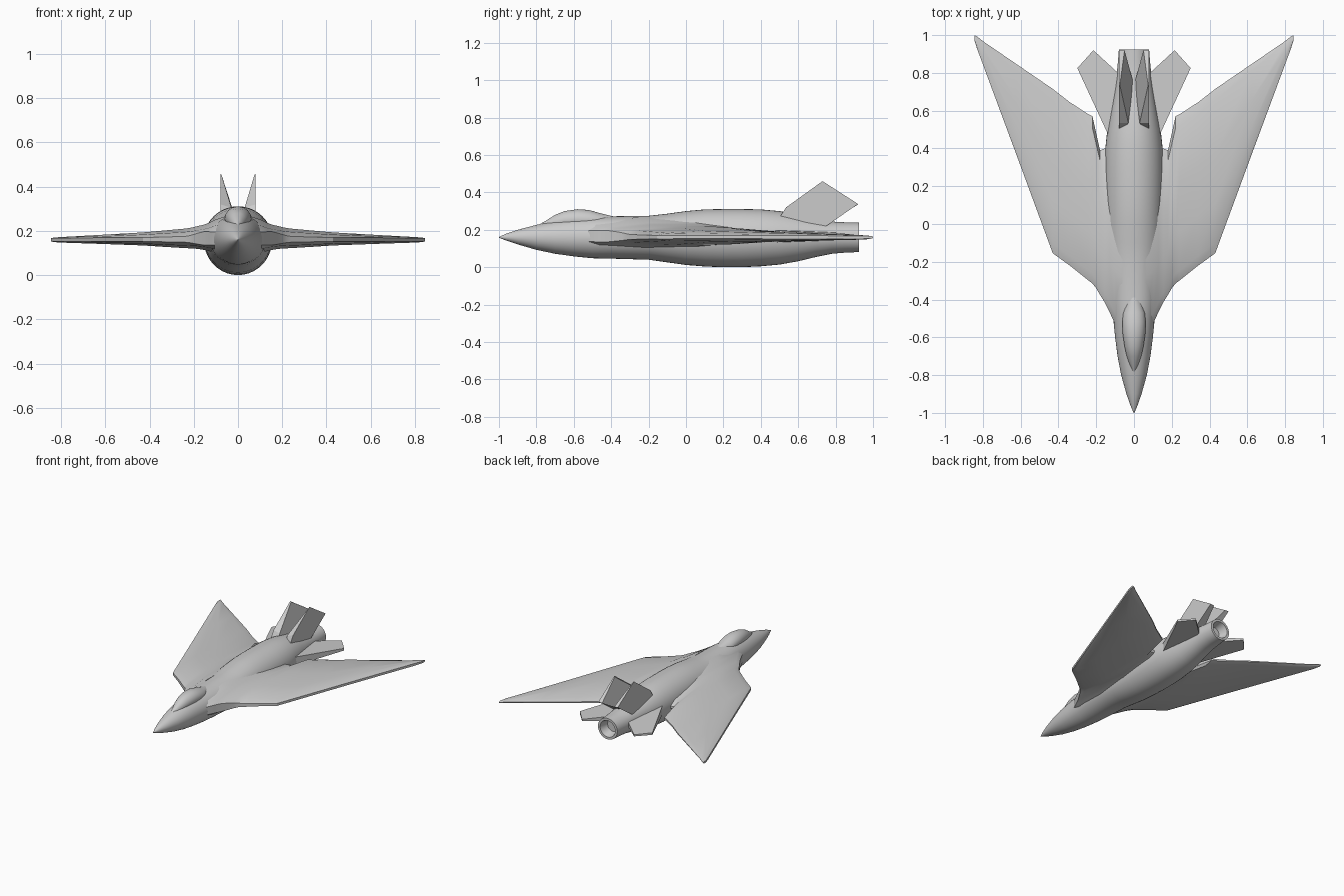
import bpy, bmesh
from math import sin, cos, pi


def loft(name, rings, mirror=False, smooth=35, caps=True):
    """Skin a list of equal-length point rings, optionally mirrored in x."""
    bm = bmesh.new()
    vs = [[bm.verts.new(p) for p in r] for r in rings]
    n = len(rings[0])
    for a, b in zip(vs, vs[1:]):
        for i in range(n):
            j = (i + 1) % n
            bm.faces.new((a[i], a[j], b[j], b[i]))
    if caps:
        bm.faces.new(vs[0])
        bm.faces.new(vs[-1])
    bmesh.ops.recalc_face_normals(bm, faces=bm.faces)
    me = bpy.data.meshes.new(name)
    bm.to_mesh(me)
    bm.free()
    ob = bpy.data.objects.new(name, me)
    bpy.context.collection.objects.link(ob)
    bpy.ops.object.select_all(action='DESELECT')
    ob.select_set(True)
    bpy.context.view_layer.objects.active = ob
    if mirror:
        ob.modifiers.new("mirror", 'MIRROR')
    if smooth:
        bpy.ops.object.shade_smooth_by_angle(angle=smooth * pi / 180)
    return ob


def oval(y, w, top, bot, n=40):
    """Cross-section with its widest point near mid height."""
    zc = 0.16 if top > 0.16 > bot else (top + bot) / 2
    pts = []
    for i in range(n):
        a = 2 * pi * i / n
        s = sin(a)
        pts.append((w * cos(a), y, zc + s * (top - zc if s > 0 else zc - bot)))
    return pts


# Fuselage with the recessed exhaust at its end: y, half width, top, bottom
body = [(-1, .002, .162, .158), (-.96, .019, .18, .142), (-.9, .04, .2, .122),
        (-.8, .068, .226, .093), (-.7, .087, .248, .072), (-.6, .1, .262, .058),
        (-.5, .11, .27, .048), (-.4, .125, .272, .046), (-.2, .138, .275, .04),
        (-.1, .144, .286, .026), (0, .15, .3, .012), (.1, .153, .309, .004),
        (.2, .155, .311, 0), (.3, .155, .311, 0), (.4, .152, .309, .005),
        (.5, .141, .3, .014), (.6, .123, .28, .032), (.7, .105, .257, .056),
        (.78, .093, .244, .072), (.85, .086, .24, .078), (.925, .08, .238, .081),
        (.925, .062, .221, .098), (.86, .046, .205, .115)]
loft("fuselage", [oval(*b) for b in body])

# Canopy blister
canopy = [(-.79, .004, .226, .2), (-.75, .022, .248, .2), (-.7, .038, .28, .2),
          (-.65, .05, .3, .2), (-.58, .06, .31, .2), (-.52, .062, .306, .2),
          (-.47, .058, .292, .2), (-.4, .04, .274, .2), (-.32, .01, .262, .2)]
loft("canopy", [oval(*c, n=28) for c in canopy])

# Wings with blended intake roots: x, leading y, trailing y, top, bottom, edge half height
wing = [(.06, -.58, .42, .265, .09, .03), (.105, -.52, .41, .25, .1, .035),
        (.13, -.465, .4, .237, .108, .036), (.155, -.415, .4, .228, .114, .036),
        (.18, -.375, .39, .222, .118, .03), (.2, -.34, .48, .217, .12, .024),
        (.22, -.315, .57, .213, .121, .018), (.24, -.3, .58, .21, .122, .015),
        (.34, -.22, .645, .201, .128, .012), (.43, -.155, .715, .193, .134, .01),
        (.62, .36, .845, .182, .141, .009), (.8, .845, .968, .172, .147, .008),
        (.83, .925, .992, .17, .149, .008), (.845, .972, 1.0, .167, .152, .006)]


def airfoil(x, le, te, top, bot, e):
    c, z = te - le, .16
    shape = [(0, e / (top - z)), (.06, .7), (.3, 1), (.6, 1), (.93, .55), (1, .15)]
    up = [(x, le + c * f, z + (top - z) * h) for f, h in shape]
    down = [(x, le + c * f, z - (z - bot) * min(h, 1)) for f, h in reversed(shape)]
    return up + down


loft("wing", [airfoil(*w) for w in wing], mirror=True, smooth=28)

# Tailplanes: thick at the root, thin at the tip
plan = [(.07, .42), (.14, .48), (.3, .825), (.215, .92), (.09, .805), (.05, .75)]
half = [.036, .032, .008, .006, .016, .025]
loft("tailplane", [[(x, y, .165 + s * h) for (x, y), h in zip(plan, half)]
                   for s in (-1, 1)], mirror=True, smooth=0)

# Twin fins: upright outer face, sloping inner face
fin_outer = [(.08, .5, .265), (.08, .535, .32), (.08, .73, .46), (.08, .92, .338), (.08, .75, .22)]
fin_inner = [(.035, .52, .265), (.03, .535, .305), (.075, .735, .455), (.05, .92, .335), (.004, .75, .235)]
loft("tail_fin", [fin_outer, fin_inner], mirror=True, smooth=0)
